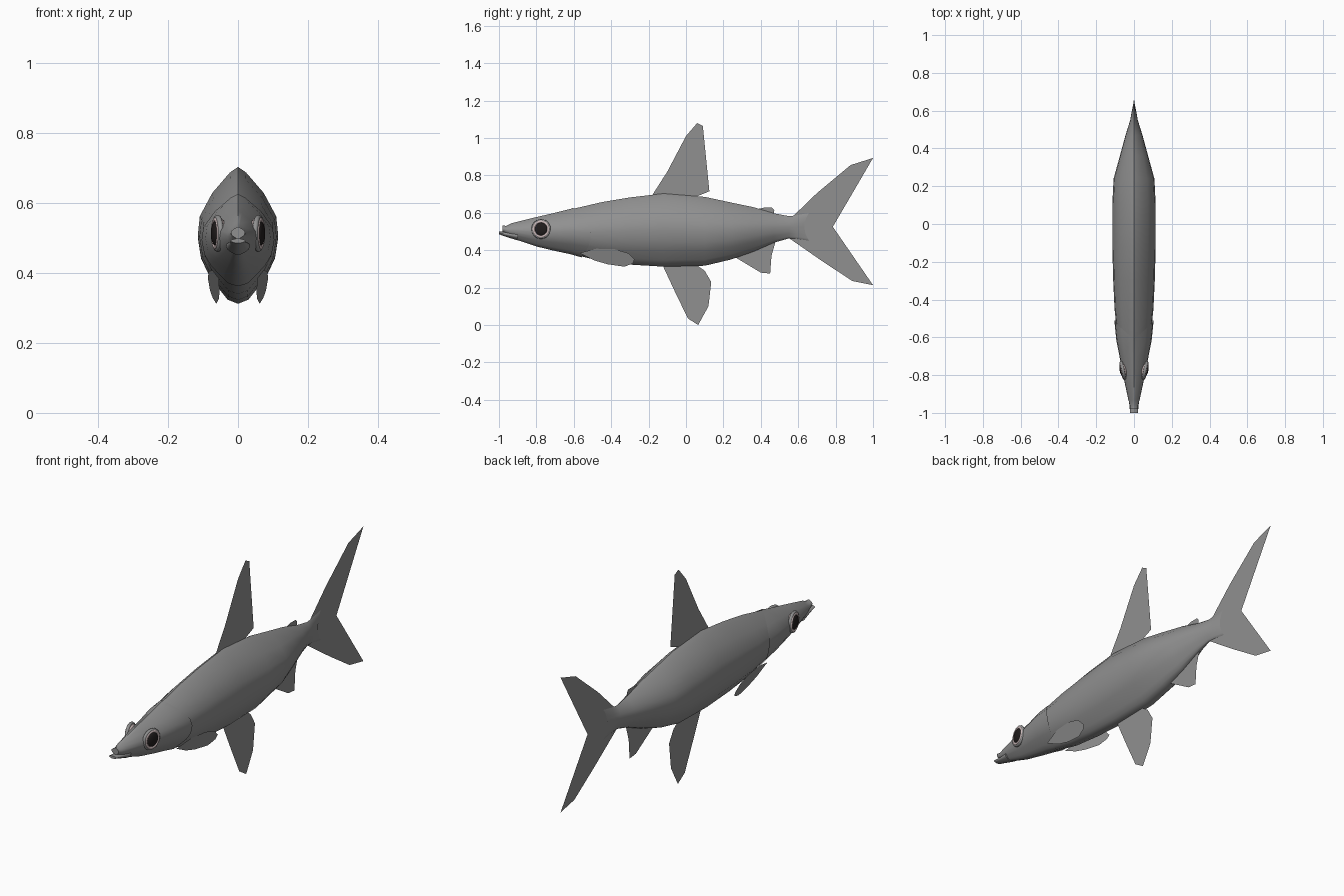
import bpy, bmesh
from math import pi

if "Cube" in bpy.data.objects:
    bpy.data.objects.remove(bpy.data.objects["Cube"])

# half cross-section: (width fraction, height fraction), top to bottom
SECTION = [(0, 1), (.2, .96), (.64, .81), (.95, .64), (1, .5), (.92, .34),
           (.74, .22), (.42, .09), (.26, .03), (0, 0)]


def material(name, rgb):
    m = bpy.data.materials.new(name)
    m.diffuse_color = (*rgb, 1)
    m.use_nodes = True
    m.node_tree.nodes["Principled BSDF"].inputs["Base Color"].default_value = m.diffuse_color
    return m


skin_mat = material("skin_grey", (.28, .28, .28))
iris_mat = material("iris_pink", (.6, .49, .49))
pupil_mat = material("pupil_black", (.015, .012, .012))


def make_object(name, bm, smooth=False):
    mesh = bpy.data.meshes.new(name)
    bm.to_mesh(mesh)
    bm.free()
    for p in mesh.polygons:
        p.use_smooth = smooth
    mesh.materials.append(skin_mat)
    ob = bpy.data.objects.new(name, mesh)
    bpy.context.collection.objects.link(ob)
    return ob


def loft(name, stations, end_curve=None):
    """Skin rings given as (y, bottom, top, half width)."""
    bm = bmesh.new()
    rings = []
    for i, (y, lo, hi, hw) in enumerate(stations):
        last = end_curve and i == len(stations) - 1
        half = [(w * hw, y + (end_curve(h) if last else 0), lo + h * (hi - lo))
                for w, h in SECTION]
        pts = half + [(-x, a, z) for x, a, z in half[-2:0:-1]]
        rings.append([bm.verts.new(p) for p in pts])
    n = len(rings[0])
    for a, b in zip(rings, rings[1:]):
        for i in range(n):
            j = (i + 1) % n
            bm.faces.new((a[i], a[j], b[j], b[i]))
    bm.faces.new(rings[0])
    if not end_curve:
        bm.faces.new(rings[-1])
    bmesh.ops.recalc_face_normals(bm, faces=bm.faces)
    ob = make_object(name, bm, True)
    bpy.context.view_layer.objects.active = ob
    ob.select_set(True)
    bpy.ops.object.shade_smooth_by_angle(angle=0.9)
    ob.select_set(False)


def fin(name, outline, x_at=lambda y, z: 0):
    """Thin flat fin from a (y, z) outline."""
    bm = bmesh.new()
    f = bm.faces.new([bm.verts.new((x_at(y, z), y, z)) for y, z in outline])
    f.normal_update()
    bmesh.ops.triangulate(bm, faces=[f])
    make_object(name, bm)


# trunk, ending in a notched tail root
loft("body", [(-.66, .39, .605, .078), (-.6, .377, .622, .087), (-.45, .34, .657, .103),
              (-.3, .323, .682, .11), (-.12, .312, .703, .115), (.1, .317, .685, .115),
              (.24, .35, .655, .108), (.36, .392, .63, .075), (.47, .44, .597, .045),
              (.55, .463, .582, .02), (.59, .462, .586, .013), (.645, .45, .6, .004)],
     lambda h: .1 * (h - .5) ** 2 - .012)

# head with a bowed gill-cover edge
loft("head", [(-.98, .498, .532, .02), (-.96, .485, .53, .022), (-.93, .464, .545, .03),
              (-.8, .42, .577, .058), (-.7, .396, .6, .077), (-.62, .379, .62, .093),
              (-.56, .362, .626, .104)],
     lambda h: .05 - .28 * (h - .42) ** 2)

# jutting lower jaw
loft("lower_jaw", [(-1, .485, .499, .021), (-.96, .471, .499, .024), (-.9, .452, .5, .034)])

# upright fins
fin("dorsal_fin", [(-.18, .695), (-.1, .82), (0, 1.01), (.06, 1.08), (.09, 1.065),
                   (.125, .715), (.04, .68)])
fin("adipose_fin", [(.36, .615), (.42, .628), (.46, .628), (.472, .615), (.47, .585), (.4, .59)])
fin("anal_fin", [(.25, .37), (.4, .28), (.45, .275), (.457, .37), (.48, .45)])
fin("pelvic_fin", [(-.13, .33), (-.06, .18), (.01, .035), (.065, 0), (.12, .1),
                   (.135, .23), (.1, .29), (.05, .325)])
fin("tail_fin", [(.55, .56), (.7, .705), (.88, .855), (1, .893), (.785, .525), (1, .213),
                 (.89, .235), (.73, .34), (.55, .465)])


# paired side fins and eyes
def ball(name, s, x, radius, depth, mat):
    bpy.ops.mesh.primitive_uv_sphere_add(segments=20, ring_count=10, radius=1,
                                         location=(s * x, -.775, .513))
    ob = bpy.context.object
    ob.name = name
    ob.scale = (depth, radius, radius)
    ob.rotation_euler.z = -s * .2
    ob.data.materials.append(mat)
    bpy.ops.object.shade_smooth()


def ring(name, s, x, major, minor, mat):
    bpy.ops.mesh.primitive_torus_add(location=(s * x, -.775, .513),
                                     rotation=(0, pi / 2, -s * .2), major_segments=24,
                                     minor_segments=8, major_radius=major, minor_radius=minor)
    ob = bpy.context.object
    ob.name = name
    ob.data.materials.append(mat)
    bpy.ops.object.shade_smooth()


for s, side in ((1, "left"), (-1, "right")):
    fin(side + "_pectoral_fin",
        [(-.57, .385), (-.48, .408), (-.38, .405), (-.31, .385), (-.275, .35),
         (-.285, .328), (-.33, .312), (-.42, .325), (-.49, .345)],
        lambda y, z: s * (.034 + .12 * (y + .57) + .3 * (z - .315)))
    ring(side + "_eye_socket", s, .058, .045, .008, skin_mat)
    ring(side + "_iris_ring", s, .0625, .040, .007, iris_mat)
    ball(side + "_iris", s, .053, .045, .02, iris_mat)
    ball(side + "_pupil", s, .065, .0345, .011, pupil_mat)
